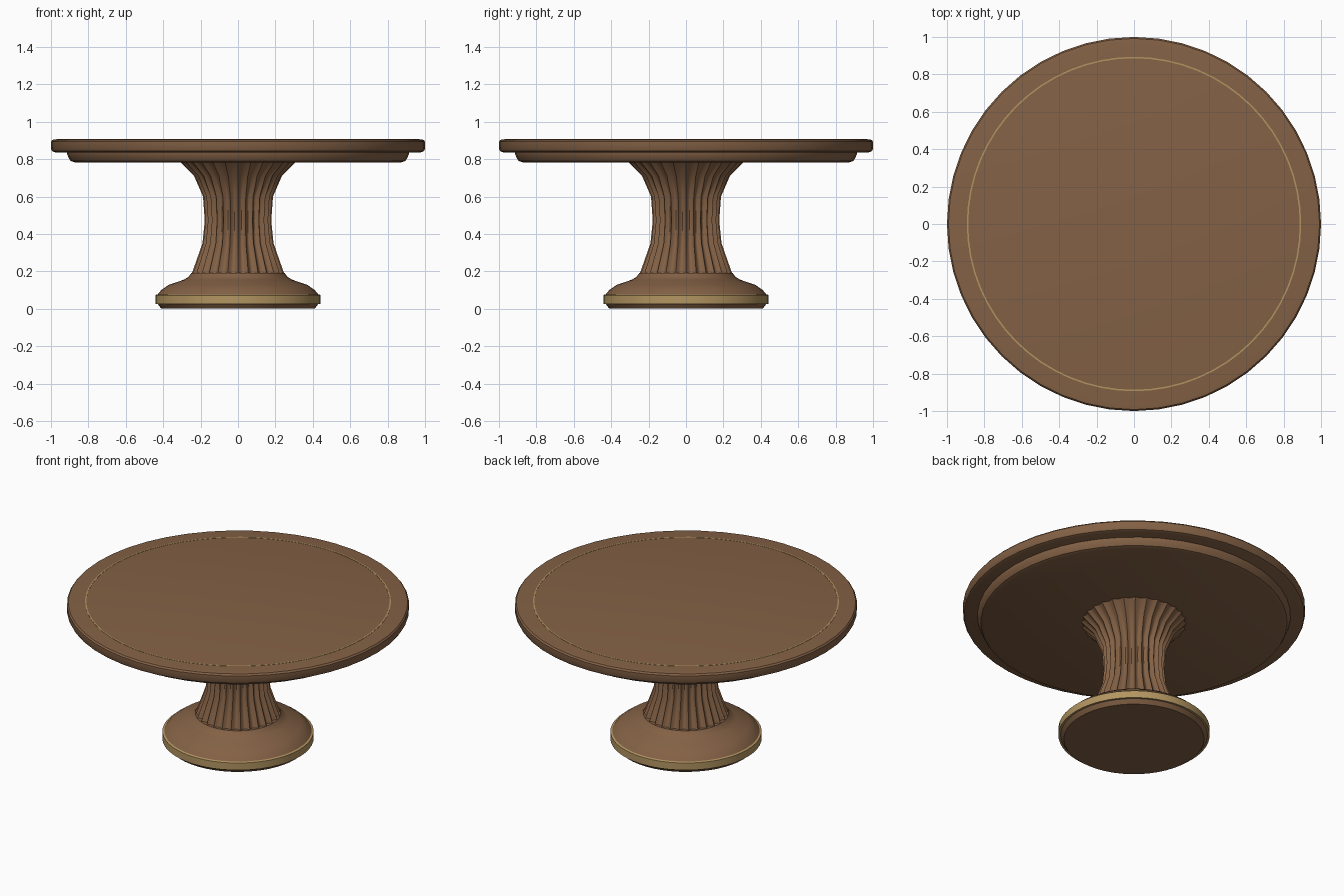
import bpy, math
from math import pi, cos, sin

if "Cube" in bpy.data.objects:
    bpy.data.objects.remove(bpy.data.objects["Cube"])


def material(name, rgb):
    m = bpy.data.materials.new(name)
    m.diffuse_color = (*rgb, 1)
    m.use_nodes = True
    m.node_tree.nodes["Principled BSDF"].inputs["Base Color"].default_value = m.diffuse_color
    return m


wood = material("wood", (0.23, 0.12, 0.06))
brass = material("brass", (0.45, 0.30, 0.12))


def lathe(name, profile, n, mat, shape=lambda i, r, z: r, closed=False, angle=35):
    """Spin (radius, z) points around z; shape() can modulate each radius."""
    verts, faces = [], []
    for r, z in profile:
        for i in range(n):
            a = 2 * pi * i / n
            q = shape(i, r, z)
            verts.append((q * cos(a), q * sin(a), z))
    rows = len(profile)
    for k in range(rows if closed else rows - 1):
        b, t = k * n, ((k + 1) % rows) * n
        for i in range(n):
            j = (i + 1) % n
            faces.append((b + i, b + j, t + j, t + i))
    if not closed:
        faces.append(tuple(reversed(range(n))))
        faces.append(tuple(range((rows - 1) * n, rows * n)))
    me = bpy.data.meshes.new(name)
    me.from_pydata(verts, [], faces)
    me.materials.append(mat)
    ob = bpy.data.objects.new(name, me)
    bpy.context.collection.objects.link(ob)
    bpy.ops.object.select_all(action='DESELECT')
    ob.select_set(True)
    bpy.context.view_layer.objects.active = ob
    bpy.ops.object.shade_smooth_by_angle(angle=math.radians(angle))
    return ob


# Round top with rounded rim, and the stepped apron under it
lathe("table_top", [(0.975, 0.835), (0.993, 0.842), (1.0, 0.855), (1.0, 0.893),
                    (0.992, 0.903), (0.965, 0.907)], 48, wood)
lathe("apron", [(0.875, 0.783), (0.895, 0.79), (0.905, 0.806), (0.915, 0.83),
                (0.915, 0.84)], 48, wood)

# Thin brass inlay circle
lathe("inlay_ring", [(0.886, 0.904), (0.894, 0.904), (0.894, 0.9085),
                     (0.886, 0.9085)], 64, brass, closed=True)

# Fluted waisted column
FLUTES, STEPS = 28, 6


def flute(i, r, z):
    depth = 0.02 if z < 0.7 else 0.012
    return r - depth * sin(pi * (i % STEPS) / STEPS)


lathe("fluted_column", [(0.25, 0.18), (0.225, 0.25), (0.19, 0.35), (0.178, 0.47),
                        (0.187, 0.60), (0.235, 0.71), (0.31, 0.785)],
      FLUTES * STEPS, wood, flute, angle=40)

# Bell-shaped foot, brass band and plinth
lathe("foot", [(0.435, 0.07), (0.41, 0.10), (0.37, 0.128), (0.29, 0.155),
               (0.265, 0.17), (0.25, 0.19)], 48, wood)
lathe("brass_band", [(0.442, 0.026), (0.442, 0.072), (0.435, 0.076)], 48, brass)
lathe("plinth", [(0.41, 0.0), (0.416, 0.008), (0.43, 0.027)], 48, wood)
